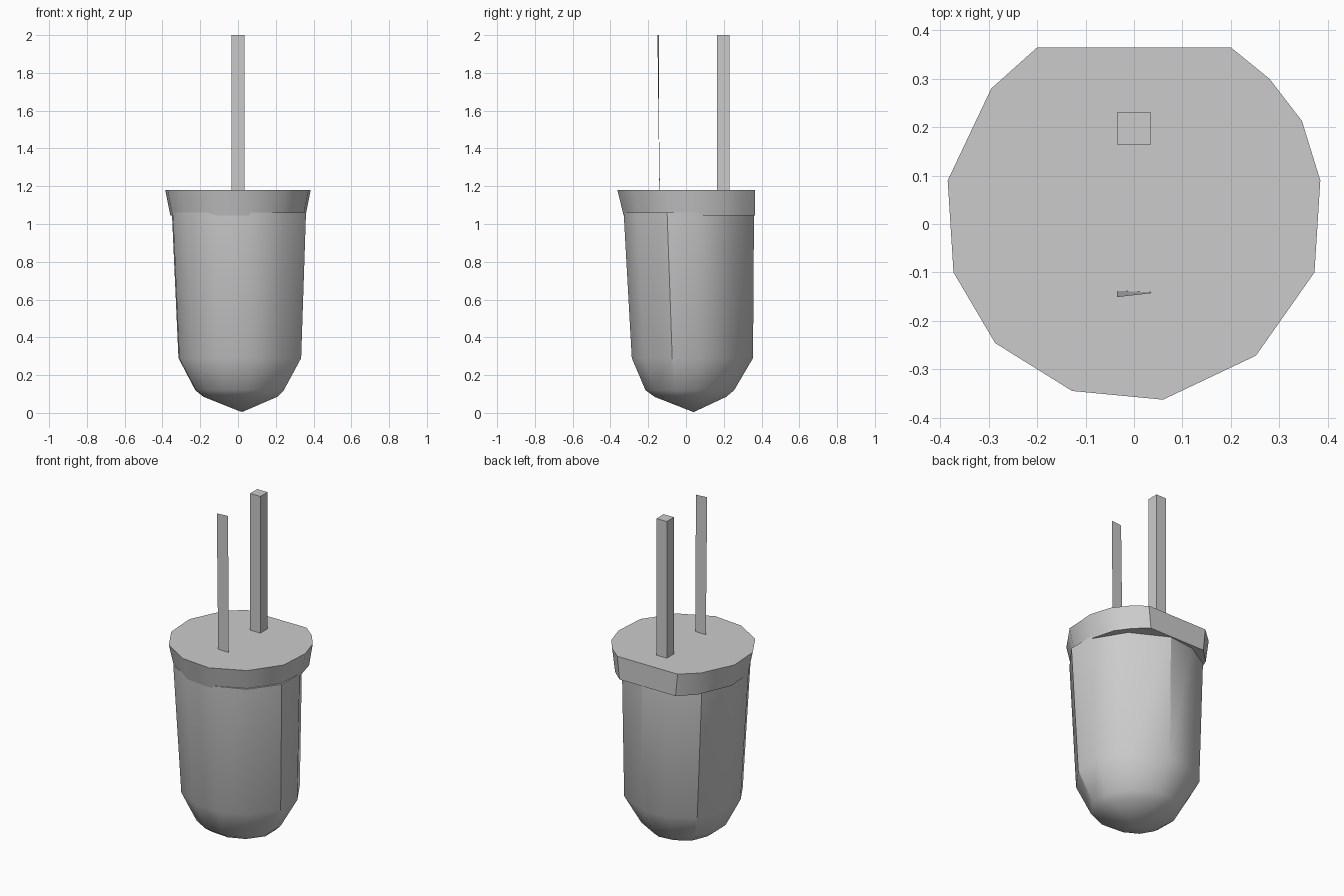
import bpy, bmesh

cube = bpy.data.objects.get("Cube")
if cube:
    bpy.data.objects.remove(cube, do_unlink=True)

grey = bpy.data.materials.new("plain_grey")
grey.use_nodes = True
colour = (0.6, 0.6, 0.6, 1)
grey.diffuse_color = colour
grey.node_tree.nodes["Principled BSDF"].inputs["Base Color"].default_value = colour


def finish(name, bm, smooth=True):
    bmesh.ops.recalc_face_normals(bm, faces=bm.faces)
    mesh = bpy.data.meshes.new(name)
    bm.to_mesh(mesh)
    bm.free()
    mesh.materials.append(grey)
    obj = bpy.data.objects.new(name, mesh)
    bpy.context.collection.objects.link(obj)
    if smooth:
        bpy.ops.object.select_all(action='DESELECT')
        obj.select_set(True)
        bpy.context.view_layer.objects.active = obj
        bpy.ops.object.shade_smooth_by_angle(angle=0.55)
    return obj


def loft(name, rings, tip=None, smooth=True):
    """Join rings of equal length, top to bottom, and close both ends."""
    bm = bmesh.new()
    loops = [[bm.verts.new(p) for p in ring] for ring in rings]
    count = len(loops[0])
    for upper, lower in zip(loops, loops[1:]):
        for i in range(count):
            j = (i + 1) % count
            bm.faces.new((upper[i], upper[j], lower[j], lower[i]))
    bm.faces.new(loops[0])
    if tip:
        end = bm.verts.new(tip)
        for i in range(count):
            bm.faces.new((loops[-1][i], loops[-1][(i + 1) % count], end))
    else:
        bm.faces.new(loops[-1])
    return finish(name, bm, smooth)


# Flange: flat at the back, drawn in toward the bulb at the front
rim = [(-.2, .365), (.2, .365), (.28, .30), (.347, .213), (.385, .09),
       (.373, -.1), (.252, -.272), (.06, -.363), (-.128, -.345),
       (-.287, -.246), (-.373, -.1), (-.385, .09), (-.295, .28)]
lower_rim = [(x * .93, y if y > .2 else y * .91, 1.045) for x, y in rim]
loft("flange", [[(x, y, 1.18) for x, y in rim], lower_rim])

# Bulb: tapered many-sided barrel closing in a blunt dome
barrel = [(.04, .36), (.25, .25), (.36, .07), (.36, -.1), (.24, -.26),
          (.07, -.33), (-.12, -.315), (-.265, -.235), (-.345, -.1),
          (-.35, .08), (-.28, .25), (-.13, .34)]


def section(z, sx, sy, ox, oy):
    return [(x * sx + ox, y * sy + oy, z) for x, y in barrel]


loft("bulb", [section(1.06, 1, 1, 0, 0),
              section(.29, .915, .93, .005, .02),
              section(.12, .66, .68, .005, .01),
              section(.085, .55, .55, .01, .015)], tip=(.02, .04, .004))

# Square lead at the back
corners = [(-.034, .163), (.034, .163), (.034, .231), (-.034, .231)]
loft("square_lead", [[(x, y, z) for x, y in corners] for z in (2, 1.17)],
     smooth=False)

# Thin, slightly twisted strip lead at the front
bm = bmesh.new()
strip = [bm.verts.new(p) for p in ((-.035, -.151, 2), (.035, -.143, 2),
                                   (.035, -.141, 1.18), (-.035, -.138, 1.18))]
bm.faces.new(strip)
finish("strip_lead", bm, False)
